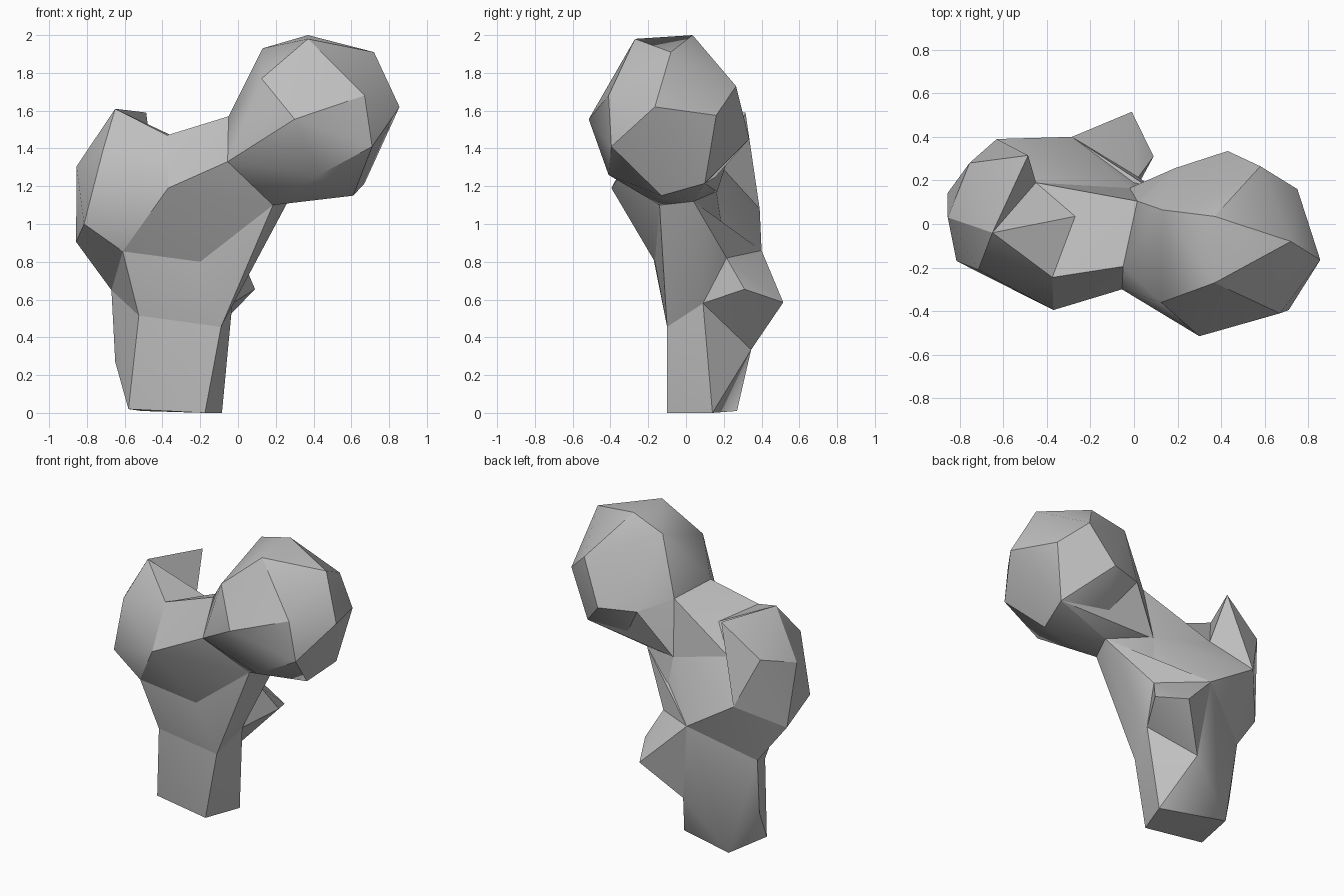
import bpy, bmesh, math

cube = bpy.data.objects.get("Cube")
if cube:
    bpy.data.objects.remove(cube, do_unlink=True)

# One bone grey for everything
bone = bpy.data.materials.new("bone_grey")
bone.use_nodes = True
GREY = (0.52, 0.52, 0.52, 1)
bone.diffuse_color = GREY
bone.node_tree.nodes["Principled BSDF"].inputs["Base Color"].default_value = GREY

parts = []


def faceted(name, points):
    """Low-poly convex part wrapped around a few landmark points."""
    bm = bmesh.new()
    for p in points:
        bm.verts.new(p)
    res = bmesh.ops.convex_hull(bm, input=bm.verts[:])
    loose = {g for g in res["geom_interior"] + res["geom_unused"]
             if isinstance(g, bmesh.types.BMVert)}
    bmesh.ops.delete(bm, geom=list(loose), context='VERTS')
    bmesh.ops.dissolve_limit(bm, angle_limit=math.radians(2),
                             verts=bm.verts[:], edges=bm.edges[:])
    bmesh.ops.recalc_face_normals(bm, faces=bm.faces[:])
    mesh = bpy.data.meshes.new(name)
    bm.to_mesh(mesh)
    bm.free()
    mesh.materials.append(bone)
    obj = bpy.data.objects.new(name, mesh)
    bpy.context.collection.objects.link(obj)
    parts.append(obj)


# Landmarks shared by neighbouring parts
# Head and the collar where it meets the neck
head_crown = (0.13, 0.065, 1.93)
head_under = (0.67, 0.10, 1.215)
head_rear = (0.19, 0.257, 1.455)
collar_top = (-0.05, -0.195, 1.57)
collar_front = (-0.055, -0.30, 1.33)
collar_low = (0.185, -0.14, 1.10)
collar_under = (0.265, 0.04, 1.12)
collar_back = (-0.02, 0.165, 1.17)
collar_rear_top = (0.015, 0.105, 1.535)
# Saddle between the neck and the outer knob
saddle_top = (-0.375, -0.245, 1.47)
saddle_front = (-0.37, -0.395, 1.19)
saddle_mid = (-0.27, 0.035, 1.43)
saddle_back = (-0.45, 0.19, 1.30)
# Outer knob
knob_peak = (-0.65, -0.04, 1.61)
knob_side = (-0.855, 0.03, 1.305)
knob_front = (-0.815, -0.17, 1.0)
knob_low = (-0.857, 0.14, 0.905)
knob_rear = (-0.63, 0.39, 1.08)
ridge = (-0.285, 0.40, 0.86)
# Shaft
hip_front = (-0.61, -0.18, 0.855)
hip_side = (-0.67, 0.19, 0.65)
shaft_front_top = (-0.20, -0.165, 0.80)
shaft_front_out = (-0.525, -0.10, 0.515)
shaft_front_in = (-0.09, -0.10, 0.455)
shaft_inner = (-0.03, 0.09, 0.58)
inner_rear = (0.02, 0.215, 0.82)
shaft_rear = (-0.22, 0.345, 0.335)

# Ball-like head
faceted("head", [
    collar_top, collar_front, collar_low, collar_under, collar_rear_top,
    head_crown, head_under, head_rear, (0.37, 0.035, 2.0), (0.37, -0.27, 1.98),
    (0.72, -0.08, 1.91), (0.855, -0.165, 1.62), (0.71, -0.395, 1.41),
    (0.67, -0.41, 1.68), (0.30, -0.515, 1.555), (0.125, -0.36, 1.77),
    (0.43, -0.41, 1.26), (0.61, -0.13, 1.15),
    (0.75, 0.16, 1.575), (0.58, 0.265, 1.73), (0.43, 0.335, 1.45)])

# Spur at the back of the head, running down onto the neck
faceted("head_spur", [
    head_crown, head_under, head_rear, collar_back, collar_rear_top,
    collar_under, collar_low])

# Neck running from the head to the saddle, tapering onto the shaft front
faceted("neck", [
    collar_top, collar_front, collar_low, collar_under, collar_back,
    collar_rear_top, saddle_top, saddle_front, saddle_mid, saddle_back,
    inner_rear, hip_front, shaft_front_top])

# Outer knob: front block, rear hook and the ridge below it
faceted("outer_knob_front", [
    knob_peak, saddle_top, saddle_mid, saddle_front, saddle_back,
    (-0.715, -0.21, 1.39), knob_side, knob_front, knob_low, hip_front])
faceted("outer_knob_rear", [
    knob_peak, (-0.486, 0.315, 1.59), (-0.755, 0.28, 1.39),
    knob_side, saddle_back, knob_rear, knob_low])
faceted("rear_ridge", [
    saddle_back, knob_rear, ridge, knob_low, hip_side, hip_front,
    knob_front, inner_rear, collar_back])

# Flaring upper shaft
faceted("upper_shaft", [
    hip_front, collar_low, collar_under, inner_rear, ridge, hip_side,
    shaft_front_top, shaft_front_out, shaft_front_in, shaft_inner])

# Straight lower shaft
faceted("lower_shaft", [
    shaft_front_out, shaft_front_in, shaft_inner, shaft_rear, ridge, hip_side,
    (-0.65, 0.14, 0.27), (-0.51, 0.27, 0.01), (-0.085, 0.14, 0.0),
    (-0.58, -0.04, 0.02), (-0.175, -0.10, 0.0)])

# Small pointed inner knob at the back
faceted("inner_knob", [
    ridge, (-0.01, 0.515, 0.585), (0.09, 0.31, 0.655),
    inner_rear, shaft_inner, shaft_rear])

# Soft shading inside gentle facets, crisp edges elsewhere
bpy.ops.object.select_all(action='DESELECT')
for obj in parts:
    obj.select_set(True)
bpy.context.view_layer.objects.active = parts[0]
bpy.ops.object.shade_smooth_by_angle(angle=math.radians(30))
